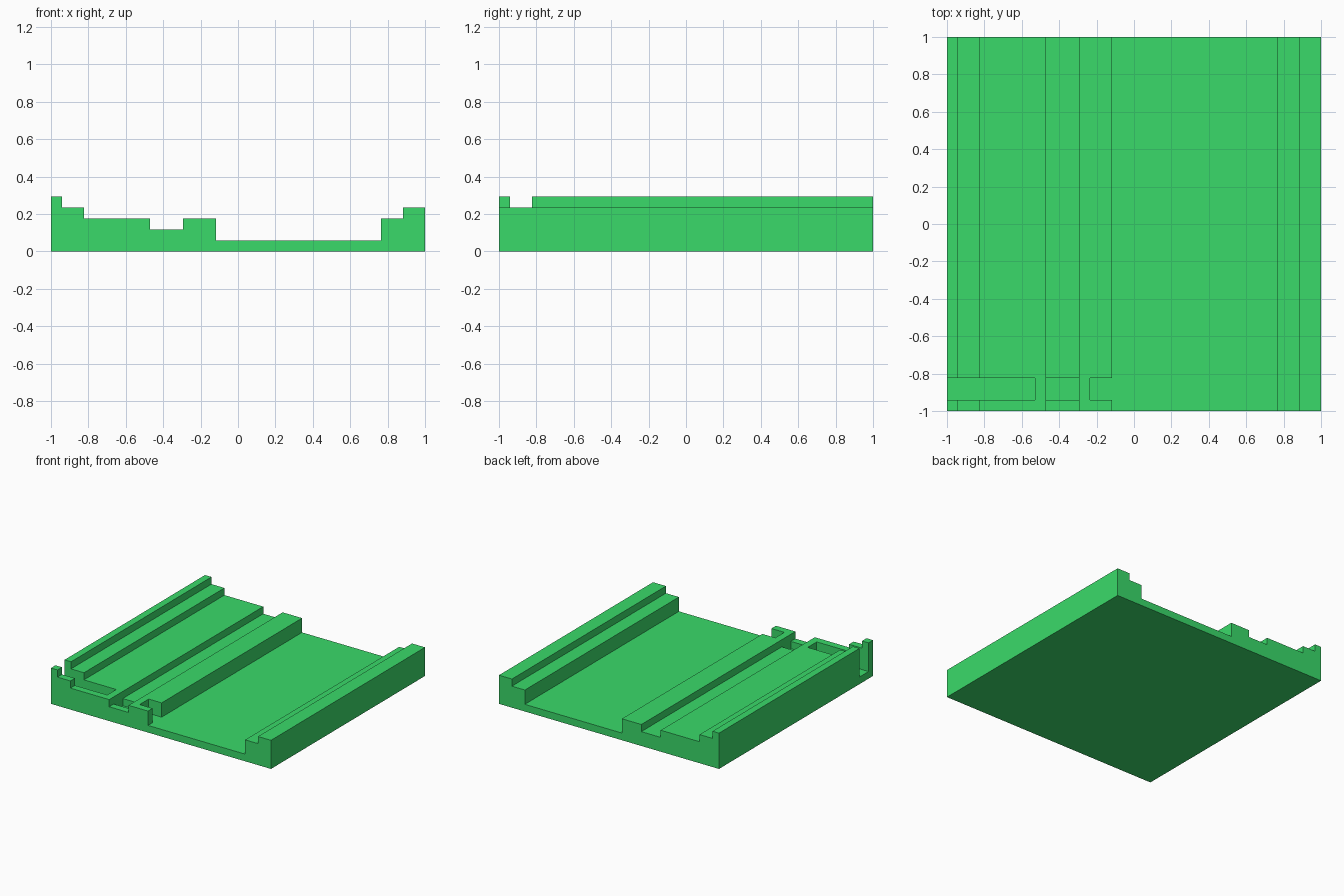
import bpy
import bmesh

if "Cube" in bpy.data.objects:
    bpy.data.objects.remove(bpy.data.objects["Cube"])

U = 1 / 17  # the model sits on a 34-step grid


def prism(name, profile, y0, y1):
    """Extrude an x-z profile (in grid steps) along y."""
    bm = bmesh.new()
    face = bm.faces.new([bm.verts.new((x * U, y0 * U, z * U)) for x, z in profile])
    ext = bmesh.ops.extrude_face_region(bm, geom=[face])
    moved = [v for v in ext["geom"] if isinstance(v, bmesh.types.BMVert)]
    bmesh.ops.translate(bm, verts=moved, vec=(0, (y1 - y0) * U, 0))
    bmesh.ops.recalc_face_normals(bm, faces=bm.faces)
    mesh = bpy.data.meshes.new(name)
    bm.to_mesh(mesh)
    bm.free()
    obj = bpy.data.objects.new(name, mesh)
    bpy.context.collection.objects.link(obj)
    return obj


# Stepped base: (left x, right x, height) for each strip
strips = [(-17, -16, 5), (-16, -14, 4), (-14, -8, 3), (-8, -5, 2),
          (-5, -2, 3), (-2, 13, 1), (13, 15, 3), (15, 17, 4)]
outline = [(-17, 0)]
for x0, x1, h in strips:
    outline += [(x0, h), (x1, h)]
outline.append((17, 0))
base = prism("stepped_base", outline, -17, 17)

# Cross slot near the front: side slot, channel pocket, ridge notch
for x0, x1 in [(-18, -9), (-8, -5), (-4, -1)]:
    cutter = prism("slot_cutter", [(x0, 1), (x0, 6), (x1, 6), (x1, 1)], -16, -14)
    cutter.hide_render = True
    mod = base.modifiers.new("slot", "BOOLEAN")
    mod.operation = "DIFFERENCE"
    mod.solver = "EXACT"
    mod.object = cutter
    bpy.context.view_layer.objects.active = base
    bpy.ops.object.modifier_apply(modifier=mod.name)
    bpy.data.objects.remove(cutter)

# Green finish
green = bpy.data.materials.new("green")
green.diffuse_color = (0.042, 0.70, 0.144, 1)
green.use_nodes = True
green.node_tree.nodes["Principled BSDF"].inputs["Base Color"].default_value = green.diffuse_color
base.data.materials.clear()
base.data.materials.append(green)
